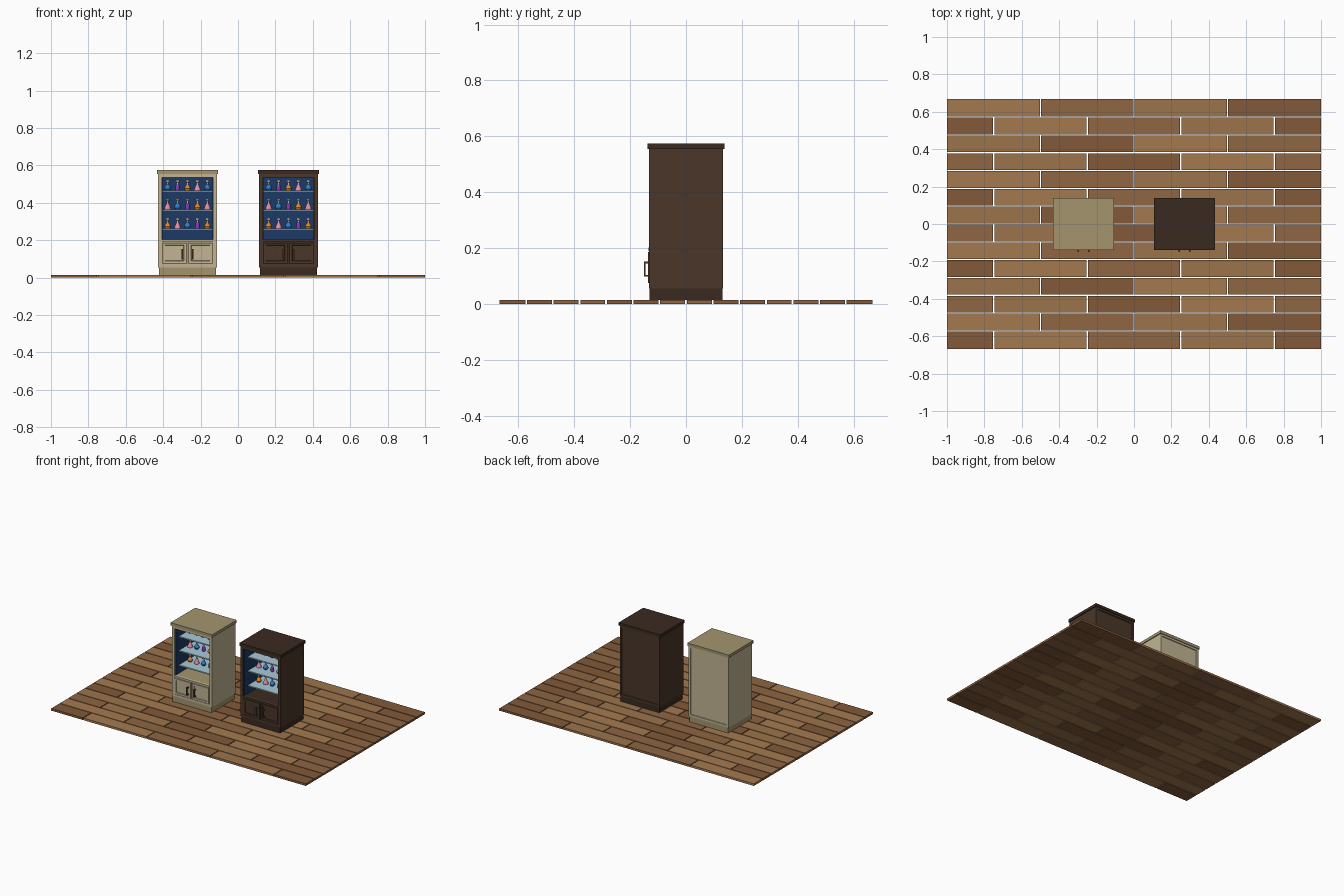
import bpy, bmesh, math
from mathutils import Matrix

if "Cube" in bpy.data.objects:
    bpy.data.objects.remove(bpy.data.objects["Cube"])

def material(name, hex_code):
    """Material from an sRGB hex colour."""
    rgb = [int(hex_code[i:i + 2], 16) / 255 for i in (0, 2, 4)]
    lin = [((c + 0.055) / 1.055) ** 2.4 if c > 0.04 else c / 12.92 for c in rgb]
    m = bpy.data.materials.new(name)
    m.diffuse_color = (*lin, 1)
    m.use_nodes = True
    m.node_tree.nodes["Principled BSDF"].inputs["Base Color"].default_value = m.diffuse_color
    return m

def finish(name, bm, mats):
    mesh = bpy.data.meshes.new(name)
    bmesh.ops.recalc_face_normals(bm, faces=bm.faces)
    bm.to_mesh(mesh)
    bm.free()
    for m in mats:
        mesh.materials.append(m)
    ob = bpy.data.objects.new(name, mesh)
    bpy.context.collection.objects.link(ob)
    return ob

def box(name, x, y, z, mat, inset=None):
    """Box from (min, max) pairs; inset = (side -1 front / 1 back, border, depth)."""
    bm = bmesh.new()
    bmesh.ops.create_cube(bm, size=1)
    for v in bm.verts:
        v.co = [lo + (hi - lo) * (c + 0.5) for c, (lo, hi) in zip(v.co, (x, y, z))]
    if inset:
        side, border, depth = inset
        bm.normal_update()
        face = [f for f in bm.faces if f.normal.y * side > 0.9]
        # thin border step so the recess has near-vertical walls
        bmesh.ops.inset_region(bm, faces=face, thickness=border, depth=0)
        bmesh.ops.inset_region(bm, faces=face, thickness=0.002, depth=-depth)
    return finish(name, bm, [mat])

# ---- materials
planks = [material("plank_" + n, h) for n, h in
          (("light", "A47A50"), ("mid", "8E6643"), ("light_b", "9C744C"), ("dark", "825A39"))]
navy = material("navy_lining", "1C3A66")
glass = material("shelf_glass", "A9CBD8")
neck = material("bottle_neck", "C9D6DE")
stopper = material("stopper", "D8D2C4")
bronze = material("handle_bronze", "55402A")
liquids = [material("liquid_" + n, h) for n, h in
           (("blue", "2F80D0"), ("purple", "8A3CC0"), ("orange", "E8862A"), ("pink", "E88CA4"))]

# ---- plank floor, alternate rows shifted by half a plank
FLOOR, ROWS, GAP = 0.015, 14, 0.003
pitch = 2 * 0.667 / ROWS
for r in range(ROWS):
    y0 = -0.667 + r * pitch
    joints = [-1, -0.5, 0, 0.5, 1] if r % 2 else [-1, -0.75, -0.25, 0.25, 0.75, 1]
    turn = (0, 3, 2, 1)[r % 4]
    shift = {0: 3, 1: 0, 2: 1, 3: 2}[r % 4]
    for i, (a, b) in enumerate(zip(joints, joints[1:])):
        box("floor_plank",
            (a + (GAP if a > -1 else 0), b - (GAP if b < 1 else 0)),
            (y0 + (GAP if r else 0), y0 + pitch - (GAP if r < ROWS - 1 else 0)),
            (0, FLOOR), planks[(i + shift) % 4])

# ---- bottles: turned profiles (radius, height), liquid / neck / stopper by height
TOP = [(0.0055, 0.034), (0.0055, 0.044), (0.009, 0.046), (0.009, 0.056), (0, 0.056)]
PROFILES = [
    [(0, 0), (0.011, 0), (0.017, 0.008), (0.017, 0.017), (0.011, 0.027)] + TOP,
    [(0, 0), (0.011, 0), (0.012, 0.006), (0.011, 0.026), (0.008, 0.030)] + TOP,
    [(0, 0), (0.013, 0), (0.018, 0.010), (0.013, 0.022), (0.008, 0.028)] + TOP,
    [(0, 0), (0.017, 0), (0.018, 0.004), (0.012, 0.020), (0.007, 0.031)] + TOP,
]

def bottle(kind, loc):
    bm = bmesh.new()
    pts = [bm.verts.new((r, 0, z)) for r, z in PROFILES[kind]]
    edges = [bm.edges.new(p) for p in zip(pts, pts[1:])]
    bmesh.ops.spin(bm, geom=pts + edges, cent=(0, 0, 0), axis=(0, 0, 1),
                   angle=math.tau, steps=12, use_duplicate=False)
    bmesh.ops.remove_doubles(bm, verts=bm.verts, dist=1e-5)
    for f in bm.faces:
        h = f.calc_center_median().z
        f.material_index = 0 if h < 0.033 else 1 if h < 0.0445 else 2
    bm.transform(Matrix.Translation(loc))
    finish("potion_bottle", bm, [liquids[kind], neck, stopper])

def handle(x, mat):
    """Bracket pull: upright bar with two posts."""
    w = (x - 0.005, x + 0.005)
    box("handle_bar", w, (-0.151, -0.145), (0.098, 0.152), mat)
    for z in (0.098, 0.146):
        box("handle_post", w, (-0.145, -0.13), (z, z + 0.006), mat)

def cabinet(cx, tag, body_hex, trim_hex):
    body = material(tag + "_body", body_hex)
    trim = material(tag + "_trim", trim_hex)

    def part(name, x, y, z, mat, inset=None):
        box(f"{tag}_{name}", (cx + x[0], cx + x[1]), y, z, mat, inset)

    # shell
    part("plinth", (-0.152, 0.152), (-0.13, 0.13), (FLOOR, 0.055), trim)
    part("cap", (-0.163, 0.163), (-0.138, 0.138), (0.554, 0.574), trim)
    part("top_board", (-0.137, 0.137), (-0.132, 0.12), (0.536, 0.554), body)
    part("back_panel", (-0.157, 0.157), (0.115, 0.133), (0.055, 0.554), body, (1, 0.02, 0.005))
    part("cupboard", (-0.137, 0.137), (-0.126, 0.115), (0.055, 0.195), trim)
    part("middle_rail", (-0.137, 0.137), (-0.135, -0.115), (0.190, 0.203), body)
    part("bottom_rail", (-0.137, 0.137), (-0.132, -0.12), (0.055, 0.072), body)
    for s in (-1, 1):
        span = lambda a, b: tuple(sorted((s * a, s * b)))
        part("side_panel", span(0.137, 0.157), (-0.132, 0.115), (0.055, 0.554), body)
        part("side_lining", span(0.133, 0.137), (-0.122, 0.115), (0.203, 0.536), navy)
        part("door", span(0.006, 0.134), (-0.136, -0.124), (0.076, 0.186), body, (-1, 0.018, 0.005))
        handle(cx + s * 0.028, bronze)

    # display interior
    part("back_lining", (-0.134, 0.134), (0.108, 0.115), (0.200, 0.536), navy)
    part("display_floor", (-0.137, 0.137), (-0.116, 0.112), (0.194, 0.200), trim)
    for i, z in enumerate((0.465, 0.365, 0.262)):
        part("glass_shelf", (-0.134, 0.134), (-0.085, 0.109), (z - 0.008, z), glass)
        for j in range(5):
            bottle((j - i) % 4, (cx + (j - 2) * 0.053, 0.0, z))

cabinet(-0.27, "light_cabinet", "C2B594", "A3956F")
cabinet(0.27, "dark_cabinet", "4A3628", "3A2A20")
